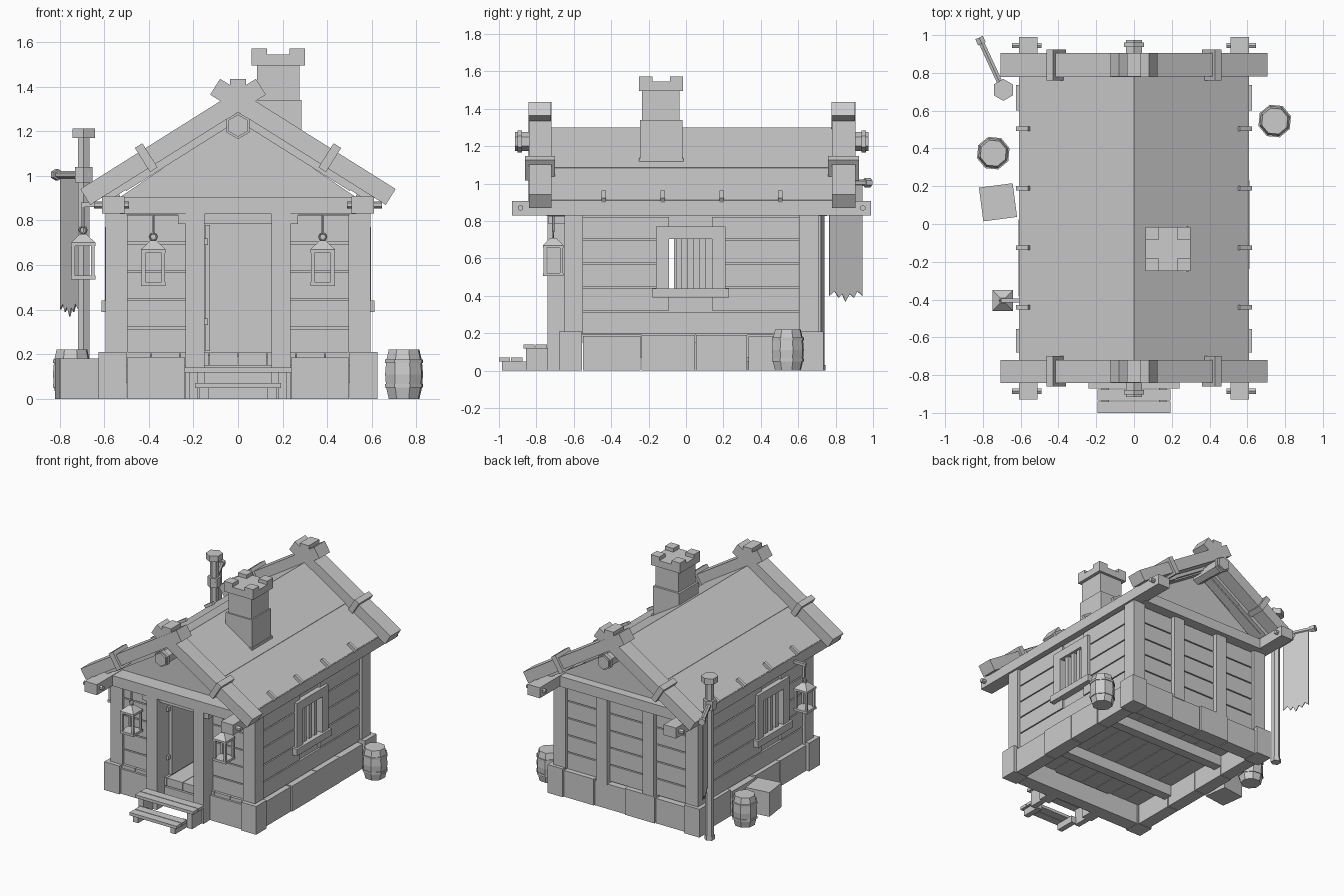
import bpy, bmesh, math, random
from mathutils import Matrix, Vector

if "Cube" in bpy.data.objects:
    bpy.data.objects.remove(bpy.data.objects["Cube"])

random.seed(3)
grey = bpy.data.materials.new("plain_grey")
grey.diffuse_color = (0.6, 0.6, 0.6, 1)
grey.use_nodes = True
grey.node_tree.nodes["Principled BSDF"].inputs["Base Color"].default_value = grey.diffuse_color
A = math.atan(0.628)          # roof pitch
RIDGE = 1.30


def finish(name, bm):
    bmesh.ops.recalc_face_normals(bm, faces=bm.faces)
    me = bpy.data.meshes.new(name)
    bm.to_mesh(me)
    bm.free()
    me.materials.append(grey)
    ob = bpy.data.objects.new(name, me)
    bpy.context.collection.objects.link(ob)
    return ob


def box(name, x, y, z, rot=0.0):
    """Box from (min, max) ranges, optionally turned about its own z axis."""
    mid = [(a + b) / 2 for a, b in (x, y, z)]
    size = [abs(b - a) for a, b in (x, y, z)]
    bm = bmesh.new()
    bmesh.ops.create_cube(bm, size=1, matrix=Matrix.Translation(mid)
                          @ Matrix.Rotation(rot, 4, 'Z') @ Matrix.Diagonal((*size, 1)))
    return finish(name, bm)


def rod(name, p, q, r, sides=6, r2=None, spin=0.0):
    p, q = Vector(p), Vector(q)
    d = q - p
    m = (Matrix.Translation((p + q) / 2) @ d.to_track_quat('Z', 'Y').to_matrix().to_4x4()
         @ Matrix.Rotation(spin, 4, 'Z'))
    bm = bmesh.new()
    bmesh.ops.create_cone(bm, cap_ends=True, segments=sides, radius1=r,
                          radius2=r if r2 is None else r2, depth=d.length, matrix=m)
    return finish(name, bm)


def sloped(name, side, u, y, n):
    """Box lying on a roof slope: u down from the ridge, n above the surface."""
    c, s = math.cos(A), math.sin(A)
    bm = bmesh.new()
    bmesh.ops.create_cube(bm, size=1)
    for v in bm.verts:
        uu, yy, nn = [r[0] + (co + 0.5) * (r[1] - r[0]) for r, co in zip((u, y, n), v.co)]
        v.co = (side * (uu * c + nn * s), yy, RIDGE - uu * s + nn * c)
    return finish(name, bm)


def prism(name, pts, offset):
    bm = bmesh.new()
    f = bm.faces.new([bm.verts.new(p) for p in pts])
    g = bmesh.ops.extrude_face_region(bm, geom=[f])['geom']
    bmesh.ops.translate(bm, vec=offset, verts=[v for v in g if isinstance(v, bmesh.types.BMVert)])
    return finish(name, bm)


# Stone footing: corner blocks and slightly uneven stones between
for s in (-1, 1):
    for y in ((-0.68, -0.555), (0.60, 0.735)):
        box("corner_stone", (s * 0.50, s * 0.625), y, (0, 0.21))
    cuts = (-0.555, -0.24, 0.05, 0.33, 0.60)
    for a, b in zip(cuts, cuts[1:]):
        box("side_stone", (s * 0.51, s * (0.60 + random.uniform(0, 0.012))),
            (a + 0.003, b - 0.003), (0, 0.19 + random.uniform(-0.01, 0.01)))
    box("front_stone", (s * 0.237, s * 0.498), (-0.665, -0.56), (0, 0.185))
for i in range(4):
    box("back_stone", (-0.497 + i * 0.25, -0.503 + (i + 1) * 0.25), (0.61, 0.715 + 0.008 * (i % 2)),
        (0, 0.185 + 0.01 * (i % 2)))
box("threshold_stone", (-0.237, 0.237), (-0.65, -0.56), (0, 0.14))

# Floor planks and joists
for i in range(8):
    box("floor_plank", (-0.518 + i * 0.13, -0.392 + i * 0.13), (-0.65, 0.62), (0.15, 0.21))
for y in (-0.24, 0.30):
    box("floor_joist", (-0.52, 0.52), (y - 0.035, y + 0.035), (0.07, 0.15))

# Corner posts, wall plates with pegs
for s in (-1, 1):
    for y in ((-0.65, -0.55), (0.605, 0.71)):
        box("corner_post", (s * 0.495, s * 0.595), y, (0.2, 0.84))
    box("wall_plate", (s * 0.51, s * 0.61), (-0.93, 0.99), (0.83, 0.908))
    for y in (-0.885, 0.945):
        rod("plate_peg", (s * 0.49, y, 0.87), (s * 0.645, y, 0.87), 0.016)


def boards(name, axis, face, depth, span, hole=None):
    """Horizontal wall boards between posts, split around an opening."""
    for i in range(5):
        z = (0.195 + i * 0.127, 0.195 + (i + 1) * 0.127 - 0.008)
        cuts = [(span, z)]
        if hole:
            (h0, h1), (k0, k1) = hole
            if z[1] > k0 and z[0] < k1:
                cuts = [((span[0], h0), z), ((h1, span[1]), z)]
        for c, zz in cuts:
            d = (face - depth, face)
            box(name, *((d, c) if axis == 'x' else (c, d)), zz)


# Walls; each board layer has a thin backing that shows as dark grooves
for s, wy in ((1, 0.025), (-1, -0.18)):
    hole = ((wy - 0.115, wy + 0.115), (0.44, 0.72))
    boards("side_board", 'x', s * 0.575, s * 0.03, (-0.56, 0.62), hole)
    back = (s * 0.535, s * 0.56)
    box("side_backing", back, (-0.56, hole[0][0]), (0.19, 0.84))
    box("side_backing", back, (hole[0][1], 0.62), (0.19, 0.84))
    box("side_backing", back, hole[0], (0.19, 0.44))
    box("side_backing", back, hole[0], (0.72, 0.84))
    # Window frame, sill and bars
    fx = (s * 0.53, s * 0.597)
    for t in (-1, 1):
        box("window_jamb", fx, (wy + t * 0.115, wy + t * 0.185), (0.435, 0.77))
    box("window_head", fx, (wy - 0.115, wy + 0.115), (0.705, 0.77))
    box("window_sill", (s * 0.53, s * 0.612), (wy - 0.205, wy + 0.205), (0.39, 0.44))
    for t in (-1, 0, 1):
        box("window_bar", (s * 0.555, s * 0.58), (wy + t * 0.062 - 0.016, wy + t * 0.062 + 0.016), (0.44, 0.71))
    boards("front_board", 'y', -0.63, -0.03, tuple(sorted((s * 0.20, s * 0.50))))
    box("front_backing", (s * 0.15, s * 0.52), (-0.615, -0.59), (0.19, 0.84))
boards("back_board", 'y', 0.685, 0.03, (-0.50, 0.50))
box("back_backing", (-0.52, 0.52), (0.645, 0.67), (0.19, 0.84))

# Door posts, back studs, corbels, tie beams
for s in (-1, 1):
    box("door_post", (s * 0.15, s * 0.235), (-0.74, -0.60), (0, 0.835))
    box("back_stud", (s * 0.145, s * 0.235), (0.66, 0.72), (0.18, 0.835))
    box("corbel", (s * 0.235, s * 0.27), (-0.735, -0.64), (0.785, 0.83))
    box("corbel_top", (s * 0.235, s * 0.50), (-0.735, -0.64), (0.825, 0.84))
box("front_tie_beam", (-0.53, 0.53), (-0.745, -0.63), (0.828, 0.905))
box("back_tie_beam", (-0.53, 0.53), (0.66, 0.755), (0.828, 0.905))
box("door_head", (-0.15, 0.15), (-0.70, -0.60), (0.785, 0.83))

# Open door leaf with hinges
box("door_leaf", (-0.148, -0.125), (-0.60, -0.32), (0.215, 0.78))
for z in (0.33, 0.69):
    box("door_hinge", (-0.15, -0.135), (-0.625, -0.59), (z, z + 0.03))

# Gables with rafters
for y in (-0.63, 0.66):
    prism("gable_wall", [(-0.55, y, 0.89), (0.55, y, 0.89), (0, y, 1.265)], (0, 0.03, 0))
for s in (-1, 1):
    for y in ((-0.74, -0.67), (0.70, 0.77)):
        sloped("gable_rafter", s, (0, 0.62), y, (-0.045, -0.03))

# Roof: two overlapping courses on each slope, eave clips
for s in (-1, 1):
    sloped("roof_lower_course", s, (0.36, 0.72), (-0.74, 0.80), (-0.04, -0.006))
    sloped("roof_upper_course", s, (0.0, 0.40), (-0.74, 0.80), (-0.035, 0.0))
    for y in (-0.44, -0.125, 0.19, 0.505):
        sloped("eave_clip", s, (0.655, 0.73), (y - 0.012, y + 0.012), (-0.05, 0.014))
    # Crossed barge boards with straps
    for y0, y1, d in ((-0.84, -0.72, -1), (0.78, 0.905, 1)):
        k = 0.001 * s
        sloped("barge_board", s, (-0.14, 0.79), (y0 + k, y1 + k), (-0.012, 0.072))
        sloped("barge_strap", s, (0.445, 0.485), (y0 - 0.02, y1 + 0.02), (-0.03, 0.098))
for y0, y1, e in ((-0.84, -0.72, -0.915), (0.78, 0.905, 0.975)):
    box("ridge_block", (-0.037, 0.037), (y0, y1), (1.35, 1.435))
    mid = (y0 + y1) / 2
    rod("ridge_pole_end", (0, mid, 1.225), (0, e, 1.225), 0.05, 6)
    t = e - 0.025 * (1 if e > 0 else -1)
    rod("ridge_pole_band", (0, t - 0.012, 1.225), (0, t + 0.012, 1.225), 0.06, 6)
rod("ridge_pole", (0, -0.78, 1.225), (0, 0.84, 1.225), 0.045, 6)

# Chimney with crenellated cap
box("chimney_base", (0.07, 0.285), (-0.245, -0.02), (1.10, 1.34))
box("chimney_flashing", (0.064, 0.291), (-0.252, -0.013), (1.10, 1.135))
box("chimney_shaft", (0.085, 0.275), (-0.235, -0.035), (1.33, 1.50))
box("chimney_cap", (0.06, 0.30), (-0.25, -0.015), (1.495, 1.545))
for x in ((0.06, 0.13), (0.23, 0.30)):
    for y in ((-0.25, -0.18), (-0.085, -0.015)):
        box("chimney_merlon", x, y, (1.54, 1.572))

# Front steps
for n, w, y0, y1, z in (("lower", 0.193, -1.0, -0.875, 0.07), ("upper", 0.24, -0.87, -0.743, 0.14)):
    for a, b in ((y0, y0 + 0.06), (y0 + 0.065, y1)):
        box(n + "_step_tread", (-w, w), (a, b), (z - 0.022, z))
    for s in (-1, 1):
        box(n + "_step_support", (s * (w - 0.06), s * (w - 0.02)), (y0 + 0.015, y1 + 0.04), (0, z - 0.02))


# Lanterns
def lantern(x, y, z, top):
    w = 0.055
    box("lantern_base", (x - w, x + w), (y - w, y + w), (z, z + 0.018))
    box("lantern_top", (x - w, x + w), (y - w, y + w), (z + 0.15, z + 0.165))
    for a in (-1, 1):
        for b in (-1, 1):
            box("lantern_post", (x + a * 0.036, x + a * 0.052), (y + b * 0.036, y + b * 0.052), (z, z + 0.155))
    rod("lantern_roof", (x, y, z + 0.165), (x, y, z + 0.205), w * 1.41, 4, 0.02, math.pi / 4)
    bpy.ops.mesh.primitive_torus_add(location=(x, y, z + 0.222), rotation=(math.pi / 2, 0, 0),
                                     major_radius=0.016, minor_radius=0.005, major_segments=8, minor_segments=4)
    ring = bpy.context.object
    ring.name = "lantern_ring"
    ring.data.materials.append(grey)
    rod("lantern_hook", (x, y, z + 0.235), (x, y, top), 0.007)


for s in (-1, 1):
    lantern(s * 0.38, -0.71, 0.505, 0.83)
lantern(-0.695, -0.405, 0.535, 0.875)
box("side_lantern_arm", (-0.705, -0.58), (-0.415, -0.395), (0.86, 0.88))


# Barrels with hoops
def barrel(x, y):
    bm = bmesh.new()
    rings = []
    for z, r in ((0, 0.072), (0.05, 0.084), (0.11, 0.089), (0.17, 0.084), (0.22, 0.072)):
        rings.append([bm.verts.new((x + r * math.cos(a * math.pi / 4 + 0.3),
                                    y + r * math.sin(a * math.pi / 4 + 0.3), z)) for a in range(8)])
    for lo, hi in zip(rings, rings[1:]):
        for i in range(8):
            bm.faces.new((lo[i], lo[(i + 1) % 8], hi[(i + 1) % 8], hi[i]))
    bm.faces.new(rings[0])
    bm.faces.new(rings[-1])
    finish("barrel", bm)
    for z in (0.05, 0.16):
        rod("barrel_hoop", (x, y, z), (x, y, z + 0.016), 0.09, 8, spin=0.3)


barrel(0.745, 0.545)
barrel(-0.745, 0.375)
box("crate", (-0.81, -0.63), (0.025, 0.205), (0, 0.18), 0.13)

# Banner pole with arm and swallow-tailed banner
px, py = -0.692, 0.71
rod("banner_pole", (px, py, 0), (px, py, 1.19), 0.03)
rod("pole_foot", (px, py, 0), (px, py, 0.03), 0.036)
rod("pole_cap", (px, py, 1.17), (px, py, 1.213), 0.058)
rod("pole_collar", (px, py, 0.97), (px, py, 1.04), 0.046)
d = Vector((-0.125, 0.27, 0)).normalized()
o = Vector((px, py, 1.005))
rod("banner_arm", o - d * 0.04, o + d * 0.29, 0.017)
rod("arm_finial", o + d * 0.27, o + d * 0.305, 0.025)
shape = [(0.06, 1.0), (0.06, 0.40), (0.09, 0.425), (0.115, 0.39), (0.135, 0.41), (0.155, 0.37),
         (0.18, 0.41), (0.205, 0.39), (0.225, 0.425), (0.255, 0.40), (0.255, 1.0)]
prism("banner", [(px + d.x * t, py + d.y * t, z) for t, z in shape], (0.006, 0.003, 0))
